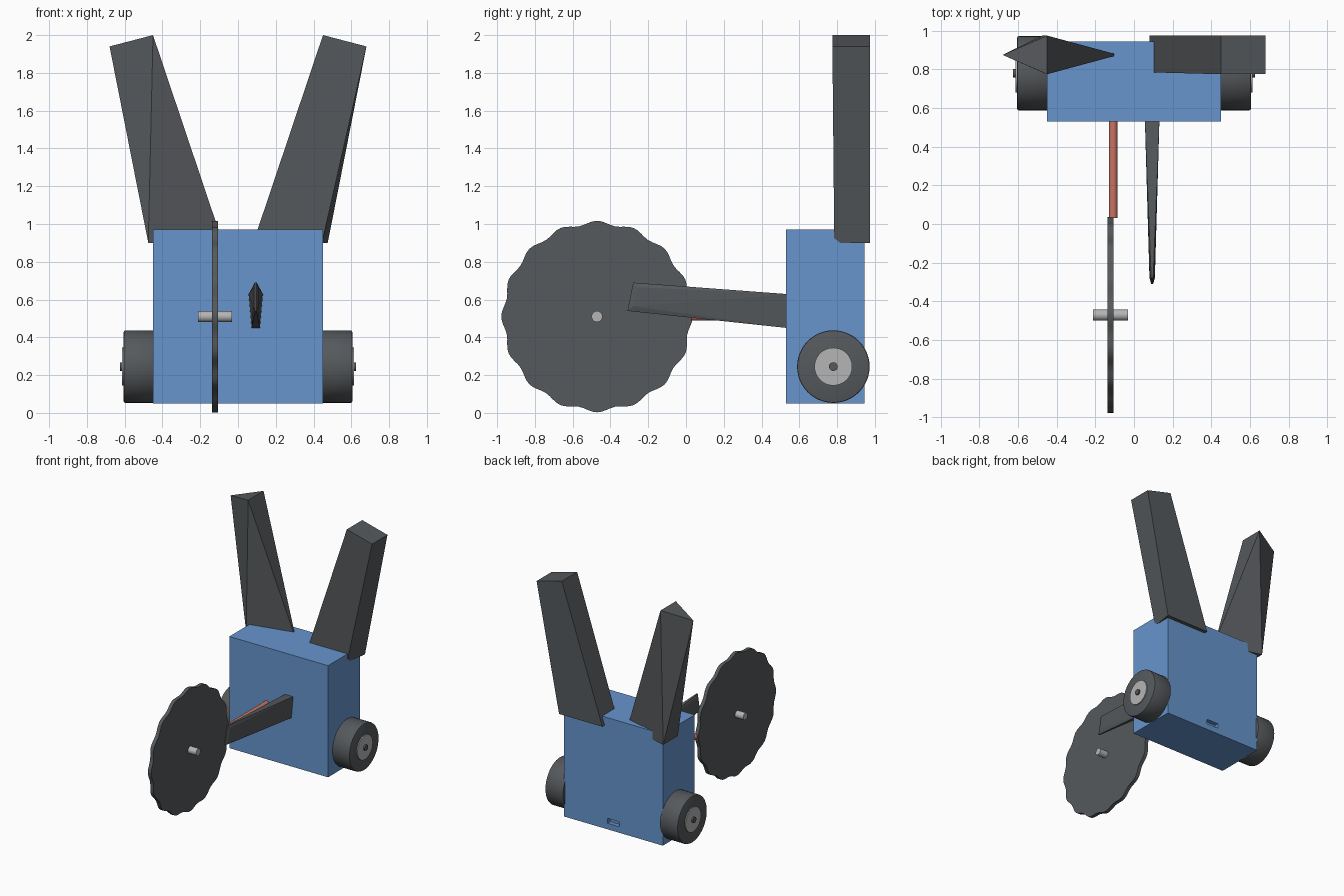
import bpy, bmesh, math
from mathutils import Matrix, Vector

cube = bpy.data.objects.get("Cube")
if cube:
    bpy.data.objects.remove(cube, do_unlink=True)


def material(name, rgb):
    m = bpy.data.materials.new(name)
    m.use_nodes = True
    m.diffuse_color = (*rgb, 1)
    m.node_tree.nodes["Principled BSDF"].inputs["Base Color"].default_value = (*rgb, 1)
    return m


BLUE = material("body blue", (0.135, 0.3, 0.61))
DARK = material("dark grey", (0.092, 0.1, 0.107))
LIGHT = material("light grey", (0.46, 0.46, 0.46))
RED = material("coral red", (0.58, 0.17, 0.125))


def finish(bm, name, mat, smooth=False):
    bmesh.ops.recalc_face_normals(bm, faces=bm.faces)
    mesh = bpy.data.meshes.new(name)
    bm.to_mesh(mesh)
    bm.free()
    ob = bpy.data.objects.new(name, mesh)
    bpy.context.collection.objects.link(ob)
    mesh.materials.append(mat)
    bpy.ops.object.select_all(action="DESELECT")
    ob.select_set(True)
    bpy.context.view_layer.objects.active = ob
    if smooth:
        bpy.ops.object.shade_smooth_by_angle(angle=math.radians(35))
    return ob


def box(name, low, high, mat):
    bm = bmesh.new()
    low, high = Vector(low), Vector(high)
    bmesh.ops.create_cube(bm, size=1)
    bmesh.ops.scale(bm, vec=high - low, verts=bm.verts)
    bmesh.ops.translate(bm, vec=(low + high) / 2, verts=bm.verts)
    return finish(bm, name, mat)


def rod(name, start, end, radius, mat, sides=32, bevel=0):
    """Cylinder between two points."""
    bm = bmesh.new()
    start, end = Vector(start), Vector(end)
    axis = end - start
    bmesh.ops.create_cone(bm, cap_ends=True, segments=sides, radius1=radius,
                          radius2=radius, depth=axis.length)
    if bevel:
        rims = [e for e in bm.edges if abs(e.verts[0].co.z - e.verts[1].co.z) < 1e-4]
        bmesh.ops.bevel(bm, geom=rims, offset=bevel, segments=2, affect="EDGES", profile=0.5)
    turn = Vector((0, 0, 1)).rotation_difference(axis).to_matrix().to_4x4()
    bm.transform(Matrix.Translation((start + end) / 2) @ turn)
    return finish(bm, name, mat, True)


def solid(name, points, faces, mat):
    bm = bmesh.new()
    verts = [bm.verts.new(p) for p in points]
    for f in faces:
        bm.faces.new([verts[i] for i in f])
    return finish(bm, name, mat)


# Body with a small socket cut into the lower back
body = box("body", (-0.45, 0.53, 0.05), (0.45, 0.945, 0.97), BLUE)
cutter = box("socket_cutter", (-0.055, 0.91, 0.1), (0.055, 1.0, 0.14), BLUE)
cutter.hide_render = True
bpy.context.view_layer.objects.active = body
cut = body.modifiers.new("socket", "BOOLEAN")
cut.operation = "DIFFERENCE"
cut.solver = "EXACT"
cut.object = cutter
bpy.ops.object.modifier_apply(modifier=cut.name)
bpy.data.objects.remove(cutter, do_unlink=True)

# Wheels with hubs and axle ends
for side, s in (("left", 1), ("right", -1)):
    for part, x0, x1, r, mat, bevel in (
            ("wheel", 0.44, 0.605, 0.192, DARK, 0.008),
            ("hub", 0.59, 0.613, 0.1, LIGHT, 0),
            ("axle_end", 0.6, 0.625, 0.023, DARK, 0)):
        rod(f"{side}_{part}", (s * x0, 0.78, 0.245), (s * x1, 0.78, 0.245), r, mat, 48, bevel)

# Left ear: a four-sided leaning block
solid("left_ear",
      [(0.08, 0.785, 0.9), (0.445, 0.785, 0.9), (0.475, 0.975, 0.9), (0.08, 0.975, 0.9),
       (0.45, 0.775, 2), (0.68, 0.775, 1.94), (0.68, 0.975, 1.94), (0.45, 0.975, 2)],
      [(0, 1, 2, 3), (4, 5, 6, 7), (0, 1, 5, 4), (1, 2, 6, 5), (2, 3, 7, 6), (3, 0, 4, 7)],
      DARK)

# Right ear: a twisted three-sided block
solid("right_ear",
      [(-0.68, 0.875, 1.94), (-0.45, 0.975, 2), (-0.45, 0.775, 2),
       (-0.08, 0.875, 0.9), (-0.475, 0.975, 0.9), (-0.475, 0.785, 0.9)],
      [(0, 1, 2), (3, 4, 5), (0, 4, 5), (1, 2, 3), (0, 2, 5), (0, 1, 4), (2, 3, 5), (1, 3, 4)],
      DARK)

# Left arm: a tapering blade with a chamfered tip
bm = bmesh.new()
for half, y, z in ((0.005, -0.28, 0.69), (0.005, -0.31, 0.54),
                   (0.014, -0.255, 0.665), (0.014, -0.28, 0.565),
                   (0.038, 0.55, 0.628), (0.022, 0.55, 0.448)):
    for s in (-1, 1):
        bm.verts.new((0.094 + s * half, y, z))
bmesh.ops.convex_hull(bm, input=bm.verts)
finish(bm, "left_arm", DARK)

# Right arm: a round bar that reaches the blade
rod("right_arm", (-0.108, 0.55, 0.51), (-0.108, 0.03, 0.51), 0.022, RED, 24)

# Saw blade with a wavy rim, and its axle
CY, CZ, TEETH, STEPS = -0.471, 0.51, 16, 128
bm = bmesh.new()
rim = []
for i in range(STEPS):
    a = math.tau * i / STEPS
    r = 0.497 + 0.01 * math.cos(TEETH * a)
    rim.append(bm.verts.new((-0.137, CY + r * math.cos(a), CZ + r * math.sin(a))))
face = bm.faces.new(rim)
ext = bmesh.ops.extrude_face_region(bm, geom=[face], use_keep_orig=True)
bmesh.ops.translate(bm, vec=(0.03, 0, 0),
                    verts=[v for v in ext["geom"] if isinstance(v, bmesh.types.BMVert)])
finish(bm, "saw_blade", DARK, True)
rod("saw_axle", (-0.212, CY, CZ), (-0.032, CY, CZ), 0.029, LIGHT, 24)
